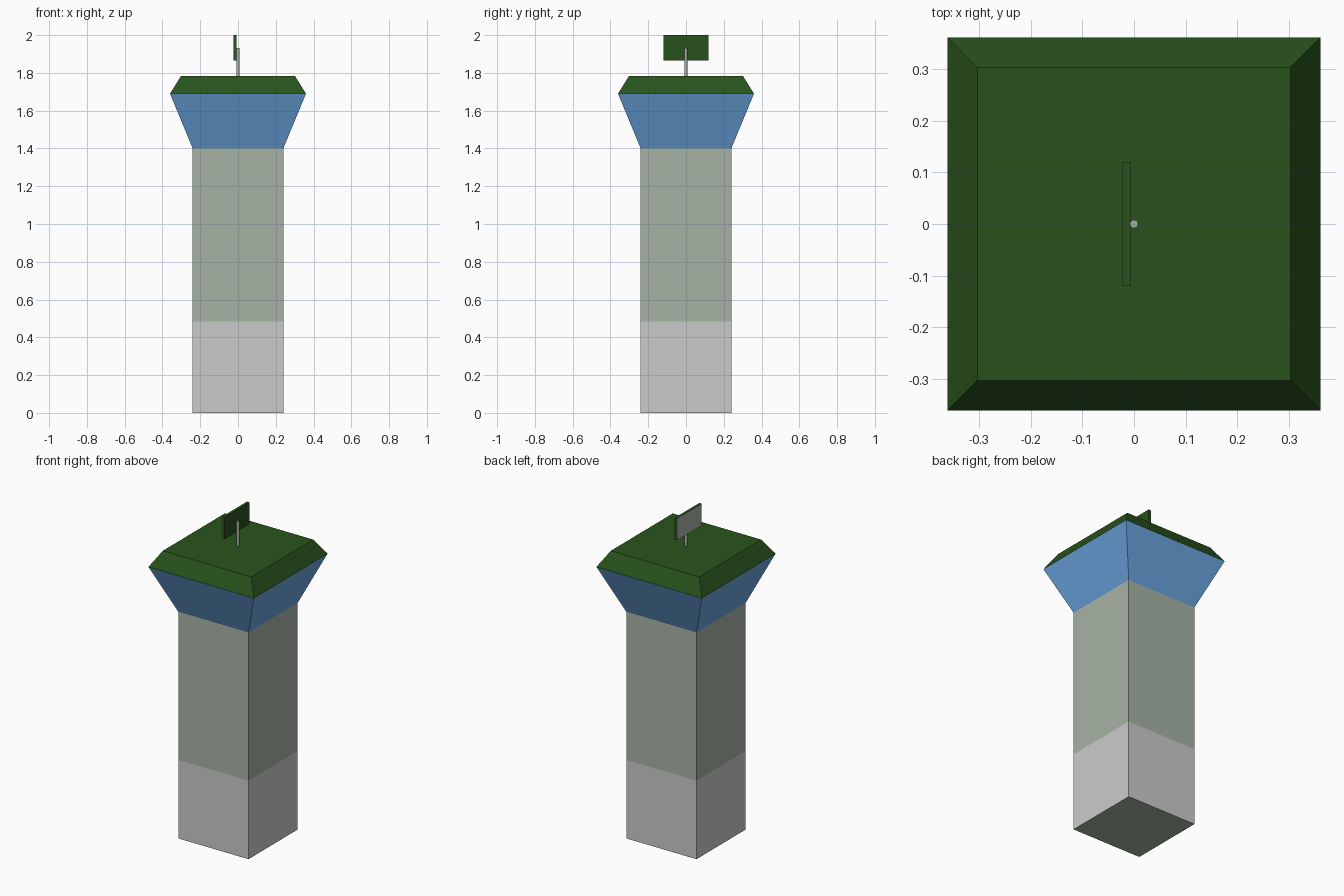
import bpy, bmesh

if "Cube" in bpy.data.objects:
    bpy.data.objects.remove(bpy.data.objects["Cube"])


def material(name, rgb):
    m = bpy.data.materials.new(name)
    m.diffuse_color = (*rgb, 1.0)
    m.use_nodes = True
    m.node_tree.nodes["Principled BSDF"].inputs["Base Color"].default_value = m.diffuse_color
    return m


CONCRETE = material("concrete", (0.78, 0.78, 0.78))
WALL = material("grey_green_wall", (0.384, 0.45, 0.377))
GLASS = material("blue_glass", (0.15, 0.385, 0.76))
GREEN = material("dark_green", (0.0225, 0.086, 0.012))


def finish(name, bm, mats):
    bm.normal_update()
    me = bpy.data.meshes.new(name)
    bm.to_mesh(me)
    bm.free()
    for m in mats:
        me.materials.append(m)
    ob = bpy.data.objects.new(name, me)
    bpy.context.collection.objects.link(ob)
    return ob


def square_section(name, z0, r0, z1, r1, mats, bottom=None, top=None):
    """Four-sided tower section; bottom/top give the cap's material slot."""
    bm = bmesh.new()
    corners = ((-1, -1), (1, -1), (1, 1), (-1, 1))
    lo = [bm.verts.new((x * r0, y * r0, z0)) for x, y in corners]
    hi = [bm.verts.new((x * r1, y * r1, z1)) for x, y in corners]
    for i in range(4):
        j = (i + 1) % 4
        bm.faces.new((lo[i], lo[j], hi[j], hi[i]))
    if bottom is not None:
        bm.faces.new(lo[::-1]).material_index = bottom
    if top is not None:
        bm.faces.new(hi).material_index = top
    return finish(name, bm, mats)


# Tower body, stacked from the ground up
square_section("tower_base", 0.0, 0.24, 0.485, 0.24, [CONCRETE, WALL], bottom=1)
square_section("tower_shaft", 0.485, 0.24, 1.40, 0.24, [WALL])
square_section("control_cab", 1.40, 0.24, 1.69, 0.36, [GLASS])
square_section("roof", 1.69, 0.36, 1.783, 0.302, [GREEN], top=0)

# Mast on the roof
bpy.ops.mesh.primitive_cylinder_add(vertices=16, radius=0.008, depth=0.15,
                                    location=(0, 0, 1.857))
mast = bpy.context.object
mast.name = "mast"
mast.data.materials.append(WALL)
bpy.ops.object.shade_smooth_by_angle()

# Radar panel: green box with a grey rear face
bm = bmesh.new()
bmesh.ops.create_cube(bm, size=1.0)
bmesh.ops.scale(bm, vec=(0.016, 0.24, 0.135), verts=bm.verts)
bmesh.ops.translate(bm, vec=(-0.015, 0, 1.9325), verts=bm.verts)
bm.normal_update()
for f in bm.faces:
    f.material_index = 1 if f.normal.x < -0.9 else 0
finish("radar_panel", bm, [GREEN, WALL])
